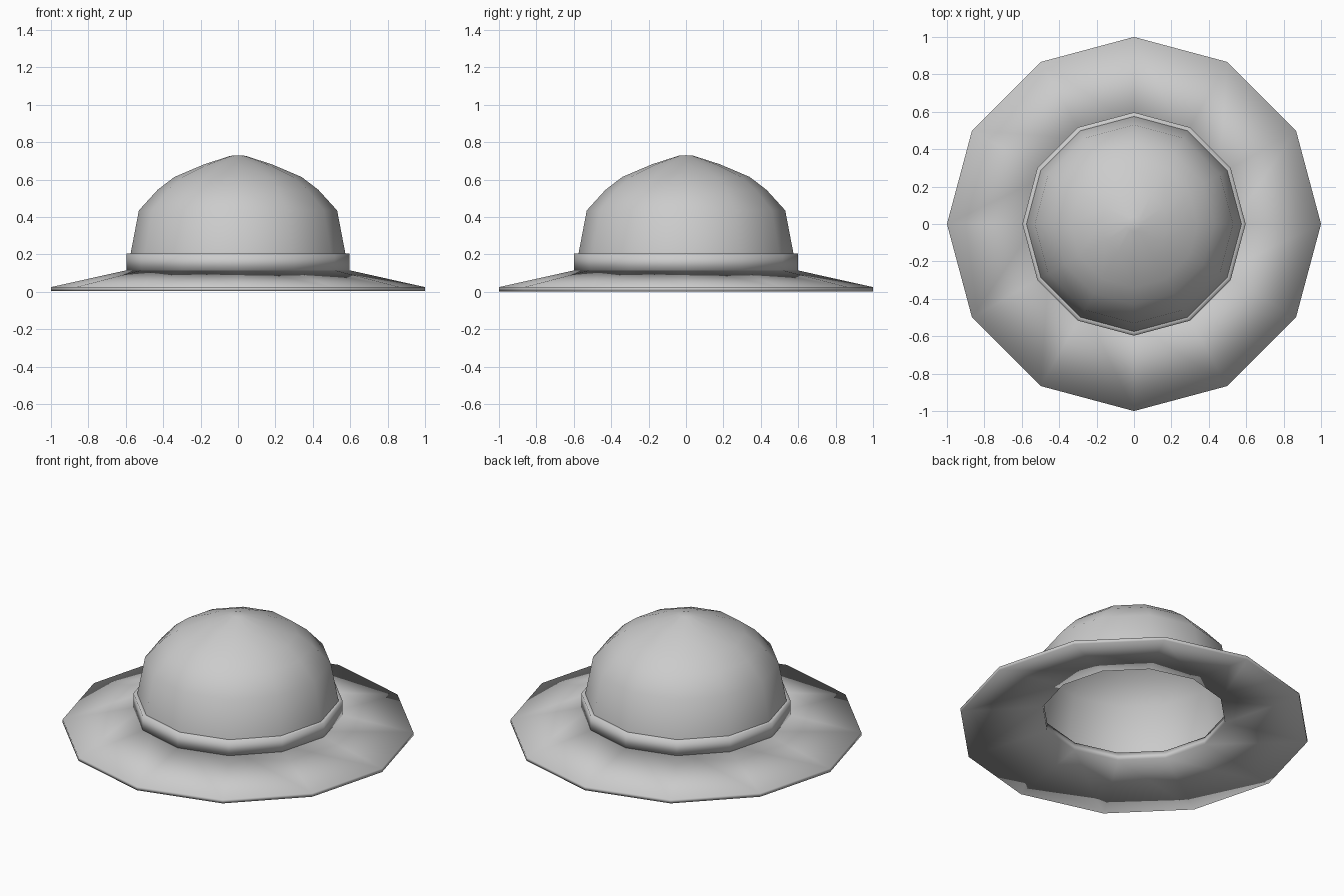
import bpy, bmesh, math

if "Cube" in bpy.data.objects:
    bpy.data.objects.remove(bpy.data.objects["Cube"])

SIDES = 12


def lathe(name, profile, closed=False):
    """Revolve (radius, z) points around z; radius 0 makes a single pole vertex."""
    bm = bmesh.new()
    rings = []
    for r, z in profile:
        if r == 0:
            rings.append([bm.verts.new((0, 0, z))] * SIDES)
        else:
            rings.append([bm.verts.new((r * math.cos(2 * math.pi * i / SIDES),
                                        r * math.sin(2 * math.pi * i / SIDES), z))
                          for i in range(SIDES)])
    pairs = list(zip(rings, rings[1:]))
    if closed:
        pairs.append((rings[-1], rings[0]))
    for a, b in pairs:
        for i in range(SIDES):
            j = (i + 1) % SIDES
            corners = list(dict.fromkeys((a[i], a[j], b[j], b[i])))
            bm.faces.new(corners).smooth = True
    bmesh.ops.recalc_face_normals(bm, faces=bm.faces)
    mesh = bpy.data.meshes.new(name)
    bm.to_mesh(mesh)
    bm.free()
    obj = bpy.data.objects.new(name, mesh)
    bpy.context.collection.objects.link(obj)
    return obj


# Crown: thin open dome, seen from inside through the brim opening
lathe("crown", [
    (0, 0.73), (0.04, 0.727), (0.18, 0.682), (0.34, 0.614), (0.43, 0.545),
    (0.53, 0.435), (0.575, 0.20), (0.585, 0.105)])

# Brim: sloping slab with a round opening
lathe("brim", [(1.0, 0.025), (1.0, 0.003), (0.525, 0.083), (0.525, 0.131)],
      closed=True)

# Ribbon around the base of the crown
lathe("hat_band", [(0.575, 0.11), (0.597, 0.11), (0.597, 0.205), (0.575, 0.205)])
